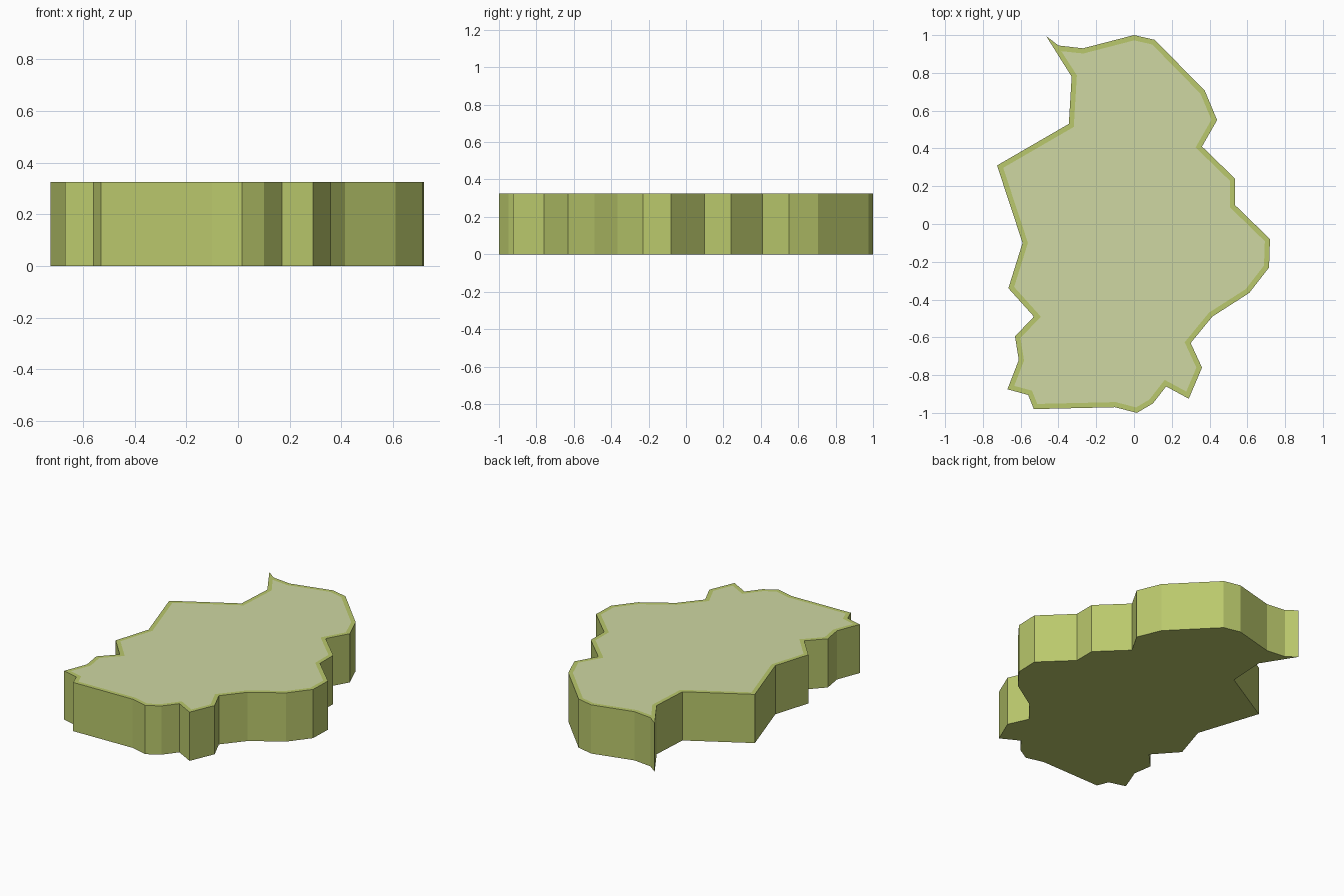
import bpy, bmesh
from mathutils import Vector

if "Cube" in bpy.data.objects:
    bpy.data.objects.remove(bpy.data.objects["Cube"])

HEIGHT, RIM = 0.325, 0.027

# Coastline-like outline, clockwise from the upper left spike
outline = [
    (-0.465, 0.995), (-0.40, 0.945), (-0.27, 0.93), (0.0, 1.0), (0.11, 0.975),
    (0.375, 0.705), (0.44, 0.55), (0.36, 0.41), (0.535, 0.24), (0.535, 0.10),
    (0.72, -0.08), (0.715, -0.23), (0.61, -0.365), (0.415, -0.49), (0.30, -0.63),
    (0.36, -0.76), (0.29, -0.925), (0.17, -0.86), (0.10, -0.95), (0.015, -1.0),
    (-0.10, -0.97), (-0.53, -0.98), (-0.56, -0.905), (-0.67, -0.875),
    (-0.61, -0.72), (-0.63, -0.595), (-0.53, -0.49), (-0.665, -0.34),
    (-0.59, -0.10), (-0.725, 0.31), (-0.345, 0.53), (-0.33, 0.78),
]


def material(name, color):
    mat = bpy.data.materials.new(name)
    mat.diffuse_color = (*color, 1)
    mat.use_nodes = True
    mat.node_tree.nodes["Principled BSDF"].inputs["Base Color"].default_value = mat.diffuse_color
    return mat


# Slab: extrude the outline upward
bm = bmesh.new()
base = bm.faces.new([bm.verts.new((x, y, 0)) for x, y in outline])
ext = bmesh.ops.extrude_face_region(bm, geom=[base], use_keep_orig=True)
raised = [g for g in ext["geom"] if isinstance(g, bmesh.types.BMVert)]
bmesh.ops.translate(bm, verts=raised, vec=(0, 0, HEIGHT))
bmesh.ops.recalc_face_normals(bm, faces=bm.faces)

# Flush rim around the pale top surface
top = next(f for f in bm.faces if f.normal.z > 0.9)
bmesh.ops.inset_region(bm, faces=[top], thickness=RIM, use_even_offset=True)
top = max((f for f in bm.faces if f.normal.z > 0.9), key=lambda f: f.calc_area())
top.material_index = 1

# Close the inner rim cleanly beneath the narrow spike
tip = [v for v in top.verts if v.co.x < -0.33 and v.co.y > 0.86]
if tip:
    bmesh.ops.pointmerge(bm, verts=tip, merge_co=Vector((-0.385, 0.915, HEIGHT)))

mesh = bpy.data.meshes.new("land_slab")
bm.to_mesh(mesh)
bm.free()
mesh.materials.append(material("olive_green", (0.49, 0.58, 0.15)))
mesh.materials.append(material("pale_green", (0.62, 0.68, 0.36)))
slab = bpy.data.objects.new("land_slab", mesh)
bpy.context.collection.objects.link(slab)
